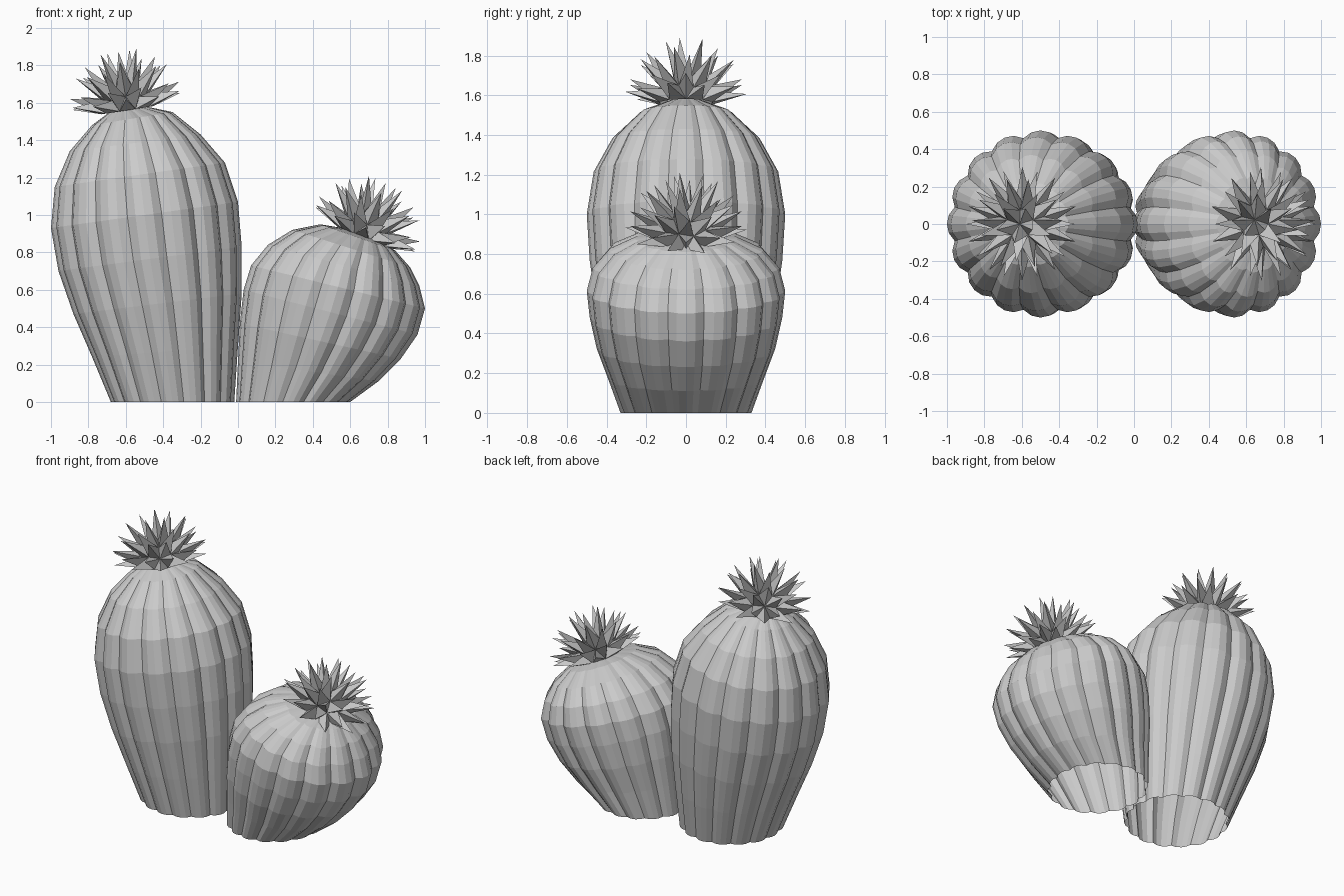
import bpy, bmesh, math
from mathutils import Vector, Matrix

if "Cube" in bpy.data.objects:
    bpy.data.objects.remove(bpy.data.objects["Cube"])

RIBS = 16
# radius across one rib: valley, shoulder, crest, shoulder
RIB_SHAPE = [1.0, 0.985, 0.935, 0.985]


def finish(bm, name):
    mesh = bpy.data.meshes.new(name)
    bm.to_mesh(mesh)
    bm.free()
    obj = bpy.data.objects.new(name, mesh)
    bpy.context.collection.objects.link(obj)
    return obj


def cactus_body(name, rings):
    """Ribbed open-bottomed skin; ring = left x, left z, right x, right z, half depth."""
    bm = bmesh.new()
    n = RIBS * len(RIB_SHAPE)
    loops = []
    for lx, lz, rx, rz, w in rings:
        centre = Vector(((lx + rx) / 2, 0, (lz + rz) / 2))
        side = Vector(((rx - lx) / 2, 0, (rz - lz) / 2))
        loop = []
        for i in range(n):
            a = 2 * math.pi * i / n
            k = RIB_SHAPE[i % len(RIB_SHAPE)]
            p = centre + side * (k * math.cos(a)) + Vector((0, w * k * math.sin(a), 0))
            loop.append(bm.verts.new(p))
        loops.append(loop)
    for lo, hi in zip(loops, loops[1:]):
        for i in range(n):
            j = (i + 1) % n
            bm.faces.new((lo[i], lo[j], hi[j], hi[i]))
    bm.faces.new(loops[-1])
    return finish(bm, name)


def spiky_flower(name, centre, tilt, inner=0.14, outer=0.335):
    """Half icosphere with every face drawn out into a spike."""
    bm = bmesh.new()
    bmesh.ops.create_icosphere(bm, subdivisions=2, radius=inner)
    low = [f for f in bm.faces if f.calc_center_median().z < -0.02]
    bmesh.ops.delete(bm, geom=low, context='FACES')
    tips = bmesh.ops.poke(bm, faces=bm.faces[:])['verts']
    for v in tips:
        d = v.co.normalized()
        v.co = d * (outer - 0.03 * (1 - abs(d.z)))
    bmesh.ops.transform(bm, verts=bm.verts[:],
                        matrix=Matrix.Translation(centre) @ Matrix.Rotation(tilt, 4, 'Y')
                        @ Matrix.Rotation(math.radians(90), 4, 'Z'))
    return finish(bm, name)


# Tall cactus leaning left
cactus_body("tall_cactus", [
    (-.68, 0, -.02, 0, .33),
    (-.78, .24, .00, .30, .395),
    (-.88, .47, .02, .58, .45),
    (-.96, .70, .02, .83, .485),
    (-1.0, .93, .00, 1.07, .50),
    (-.98, 1.15, -.07, 1.28, .465),
    (-.90, 1.34, -.20, 1.43, .37),
    (-.78, 1.48, -.35, 1.55, .23),
    (-.66, 1.57, -.54, 1.59, .06)])
spiky_flower("tall_flower", (-.59, 0, 1.56), math.radians(-9))

# Short cactus leaning right
cactus_body("short_cactus", [
    (-.01, 0, .60, 0, .33),
    (.00, .22, .75, .11, .39),
    (.01, .42, .87, .23, .45),
    (.03, .60, .96, .36, .485),
    (.07, .73, 1.0, .50, .50),
    (.16, .84, .97, .62, .47),
    (.29, .92, .92, .72, .39),
    (.44, .95, .84, .81, .26),
    (.62, .92, .73, .88, .06)])
spiky_flower("short_flower", (.66, 0, .88), math.radians(24))
